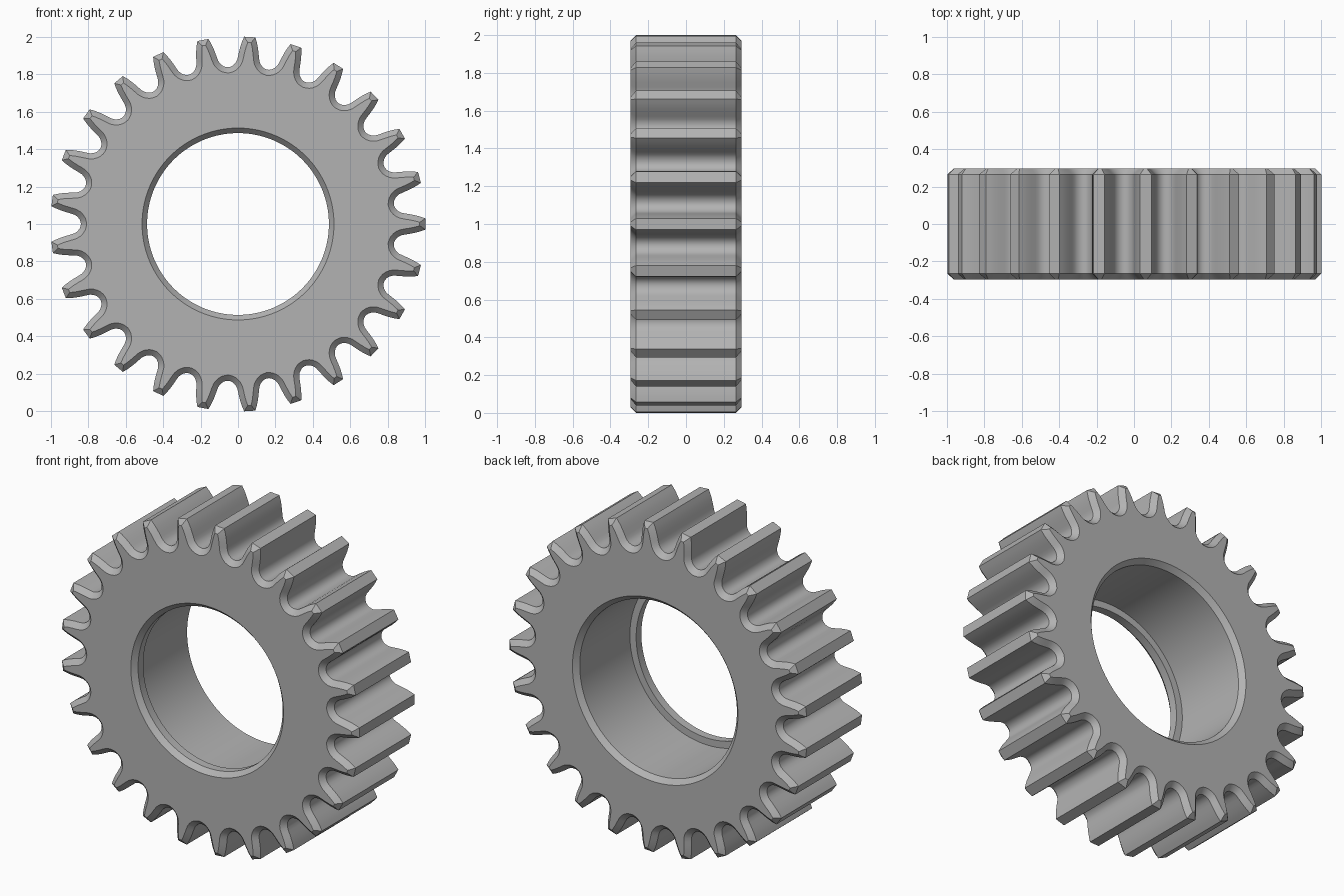
import bpy, bmesh, math
from mathutils import Vector

if "Cube" in bpy.data.objects:
    bpy.data.objects.remove(bpy.data.objects["Cube"])

TEETH = 25
HALF = 0.295       # half of the gear width
CHAMFER = 0.03
PITCH = 2 * math.pi / TEETH

# Half of one tooth, tip to root: (radius, half width)
FLANK = [(1.0, 0.03), (0.975, 0.039), (0.95, 0.046), (0.92, 0.052), (0.895, 0.056),
         (0.875, 0.06), (0.862, 0.066), (0.852, 0.074), (0.844, 0.084), (0.84, 0.094)]


def gear_outline():
    """Counter-clockwise outline of all teeth, first tooth along +x."""
    pts = []
    for t in range(TEETH):
        side = [(r, math.asin(w / r)) for r, w in FLANK]
        tooth = [(r, -a) for r, a in reversed(side)] + side + [(0.838, PITCH / 2)]
        pts += [Vector((r * math.cos(t * PITCH + a), r * math.sin(t * PITCH + a)))
                for r, a in tooth]
    return pts


def inset(pts, d):
    """Move each outline point inward by a mitred distance."""
    out = []
    for i, p in enumerate(pts):
        e1 = (p - pts[i - 1]).normalized()
        e2 = (pts[(i + 1) % len(pts)] - p).normalized()
        n1, n2 = Vector((-e1.y, e1.x)), Vector((-e2.y, e2.x))
        out.append(p + (n1 + n2) * d / (1 + n1.dot(n2)))
    return out


def circle(radius, count):
    start = -math.asin(FLANK[-1][1] / FLANK[-1][0])
    return [Vector((radius * math.cos(start + 2 * math.pi * i / count),
                    radius * math.sin(start + 2 * math.pi * i / count)))
            for i in range(count)]


outer = gear_outline()
inner = inset(outer, CHAMFER)
n = len(outer)

# Closed loop of rings: toothed rim, back face, stepped bore, front face
rings = [(inner, -HALF), (outer, -HALF + CHAMFER), (outer, HALF - CHAMFER), (inner, HALF)]
bore = [(0.555, HALF), (0.527, HALF - CHAMFER), (0.527, -0.215), (0.485, -0.215),
        (0.485, -HALF + CHAMFER), (0.512, -HALF)]
rings += [(circle(r, n), y) for r, y in bore]

bm = bmesh.new()
loops = [[bm.verts.new((p.x, y, p.y + 1)) for p in pts] for pts, y in rings]
for k, a in enumerate(loops):
    b = loops[(k + 1) % len(loops)]
    for i in range(n):
        j = (i + 1) % n
        bm.faces.new((a[i], a[j], b[j], b[i]))
bmesh.ops.recalc_face_normals(bm, faces=bm.faces)
mesh = bpy.data.meshes.new("gear_wheel")
bm.to_mesh(mesh)
bm.free()

gear = bpy.data.objects.new("gear_wheel", mesh)
bpy.context.collection.objects.link(gear)

# Plain grey metal
grey = bpy.data.materials.new("steel_grey")
grey.use_nodes = True
grey.diffuse_color = (0.45, 0.45, 0.45, 1)
grey.node_tree.nodes["Principled BSDF"].inputs["Base Color"].default_value = (0.45, 0.45, 0.45, 1)
mesh.materials.append(grey)

bpy.ops.object.select_all(action='DESELECT')
gear.select_set(True)
bpy.context.view_layer.objects.active = gear
bpy.ops.object.shade_smooth_by_angle(angle=math.radians(30))
